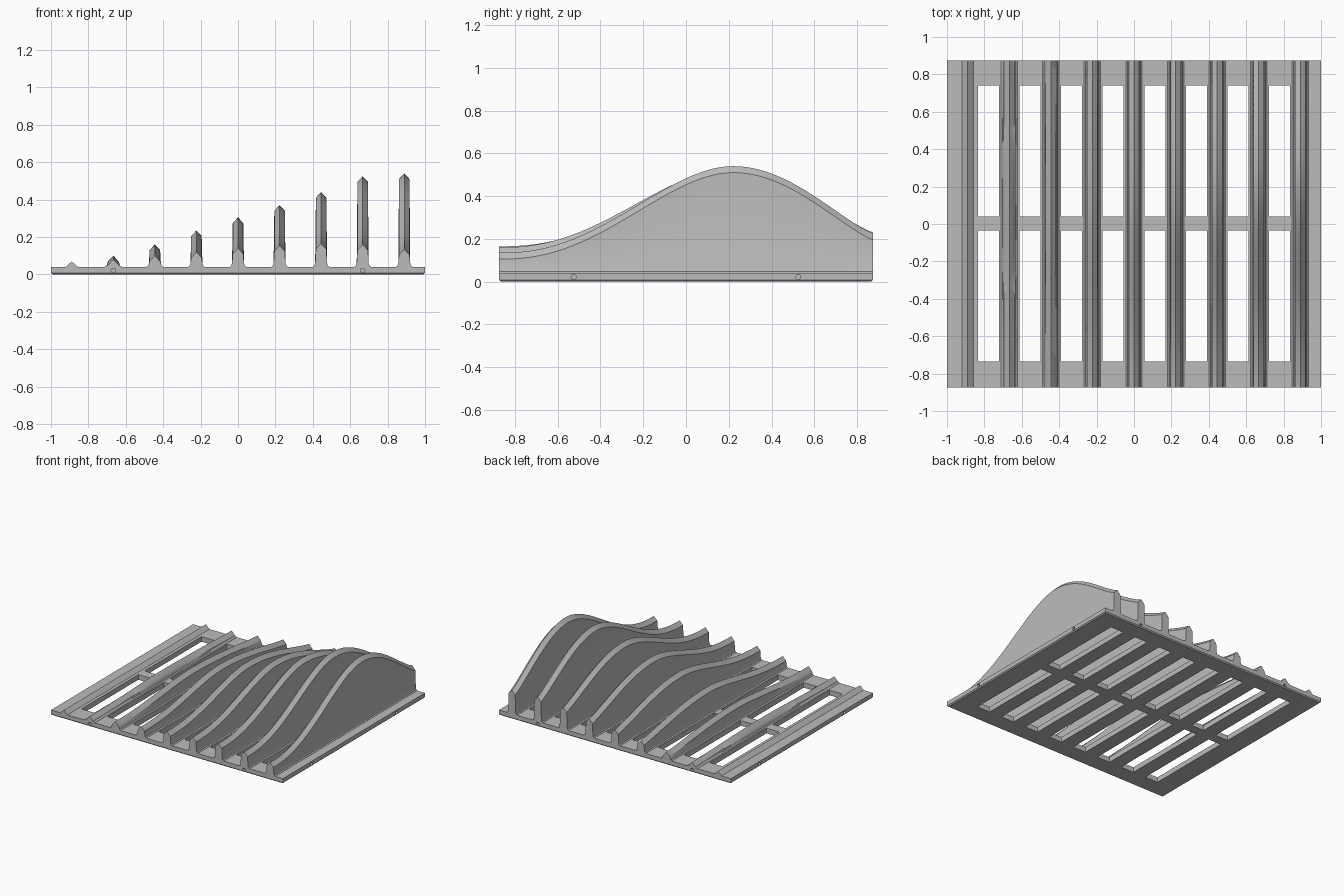
import bpy, bmesh, math
from mathutils import Matrix

if "Cube" in bpy.data.objects:
    bpy.data.objects.remove(bpy.data.objects["Cube"], do_unlink=True)

grey = bpy.data.materials.new("light_grey")
grey.use_nodes = True
colour = (0.5, 0.5, 0.5, 1)
grey.diffuse_color = colour
grey.node_tree.nodes["Principled BSDF"].inputs["Base Color"].default_value = colour

HALF_Y = 0.875
BASE_TOP = 0.04
RIB_X = [(i - 4) * 2 / 9 for i in range(9)]


def make_object(name, bm):
    bmesh.ops.recalc_face_normals(bm, faces=bm.faces)
    mesh = bpy.data.meshes.new(name)
    bm.to_mesh(mesh)
    bm.free()
    mesh.materials.append(grey)
    obj = bpy.data.objects.new(name, mesh)
    bpy.context.collection.objects.link(obj)
    return obj


def add_box(bm, centre, size):
    matrix = Matrix.Translation(centre) @ Matrix.Diagonal((*size, 1))
    return bmesh.ops.create_cube(bm, size=1, matrix=matrix)["verts"]


def add_peg(bm, centre, axis):
    turn = Matrix.Rotation(math.pi / 2, 4, axis)
    bmesh.ops.create_cone(bm, cap_ends=True, segments=20, radius1=0.012, radius2=0.012,
                          depth=0.1, matrix=Matrix.Translation(centre) @ turn)


# Base plate with a chamfered lower rim
bm = bmesh.new()
add_box(bm, (0, 0, BASE_TOP / 2), (2, 2 * HALF_Y, BASE_TOP))
rim = [e for e in bm.edges if all(v.co.z < 0.01 for v in e.verts)]
bmesh.ops.bevel(bm, geom=rim, offset=0.008, segments=1, affect='EDGES')
base = make_object("base_plate", bm)

# Slots between the ribs and pin holes in the rim
bm = bmesh.new()
for left, right in zip(RIB_X, RIB_X[1:]):
    for y in (-0.386, 0.39):
        add_box(bm, ((left + right) / 2, y, 0), (0.112, 0.7, 0.3))
for side in (-1, 1):
    for end in (-1, 1):
        add_peg(bm, (side * RIB_X[7], end * HALF_Y, 0.022), 'X')
        add_peg(bm, (side, end * 0.525, 0.022), 'Y')
cutter = make_object("slot_cutter", bm)
cutter.hide_render = True

cut = base.modifiers.new("slots", 'BOOLEAN')
cut.operation = 'DIFFERENCE'
cut.solver = 'EXACT'
cut.object = cutter
bpy.context.view_layer.objects.active = base
bpy.ops.object.modifier_apply(modifier=cut.name)
bpy.data.objects.remove(cutter, do_unlink=True)


def ridge_height(y, front, peak, back, peak_y):
    """S-curve up from the front end, rounded fall to the back end."""
    if y < peak_y:
        t = ((y + HALF_Y) / (peak_y + HALF_Y)) ** 1.2
        return front + (peak - front) * t * t * (3 - 2 * t)
    u = (HALF_Y - y) / (HALF_Y - peak_y)
    return back + (peak - back) * math.sin(max(u, 0) * math.pi / 2) ** 1.2


def section(height):
    """Half outline of a rib: flared foot, straight wall, pointed crest."""
    shoulder = height - 0.03
    half = [(0.045, 0.03), (0.044, 0.041), (0.036, 0.047), (0.032, 0.06), (0.028, shoulder)]
    half = [(x, min(z, shoulder)) for x, z in half]
    if shoulder < 0.045:
        half = [(0.031, 0.03 + 0.002 * i) for i in range(5)]
        half[-1] = (0.031, shoulder)
    return half + [(0, height)] + [(-x, z) for x, z in reversed(half)]


# Ribs: front height, crest height, back height, crest position
RIBS = [
    (0.07, 0.07, 0.07, 0.0), (0.08, 0.10, 0.08, 0.0), (0.10, 0.16, 0.10, 0.05),
    (0.12, 0.235, 0.13, 0.08), (0.14, 0.305, 0.155, 0.1), (0.155, 0.37, 0.18, 0.12),
    (0.165, 0.44, 0.21, 0.15), (0.16, 0.525, 0.23, 0.2), (0.135, 0.54, 0.225, 0.22),
]
STEPS = 56
for number, (x0, shape) in enumerate(zip(RIB_X, RIBS), 1):
    bm = bmesh.new()
    rings = []
    for step in range(STEPS + 1):
        y = HALF_Y * (2 * step / STEPS - 1)
        outline = section(ridge_height(y, *shape))
        rings.append([bm.verts.new((x0 + x, y, z)) for x, z in outline])
    for a, b in zip(rings, rings[1:]):
        for i in range(len(a)):
            j = (i + 1) % len(a)
            bm.faces.new((a[i], a[j], b[j], b[i]))
    bm.faces.new(rings[0])
    bm.faces.new(rings[-1])
    rib = make_object(f"rib_{number}", bm)
    bpy.ops.object.select_all(action='DESELECT')
    rib.select_set(True)
    bpy.context.view_layer.objects.active = rib
    bpy.ops.object.shade_smooth_by_angle(angle=math.radians(25))
